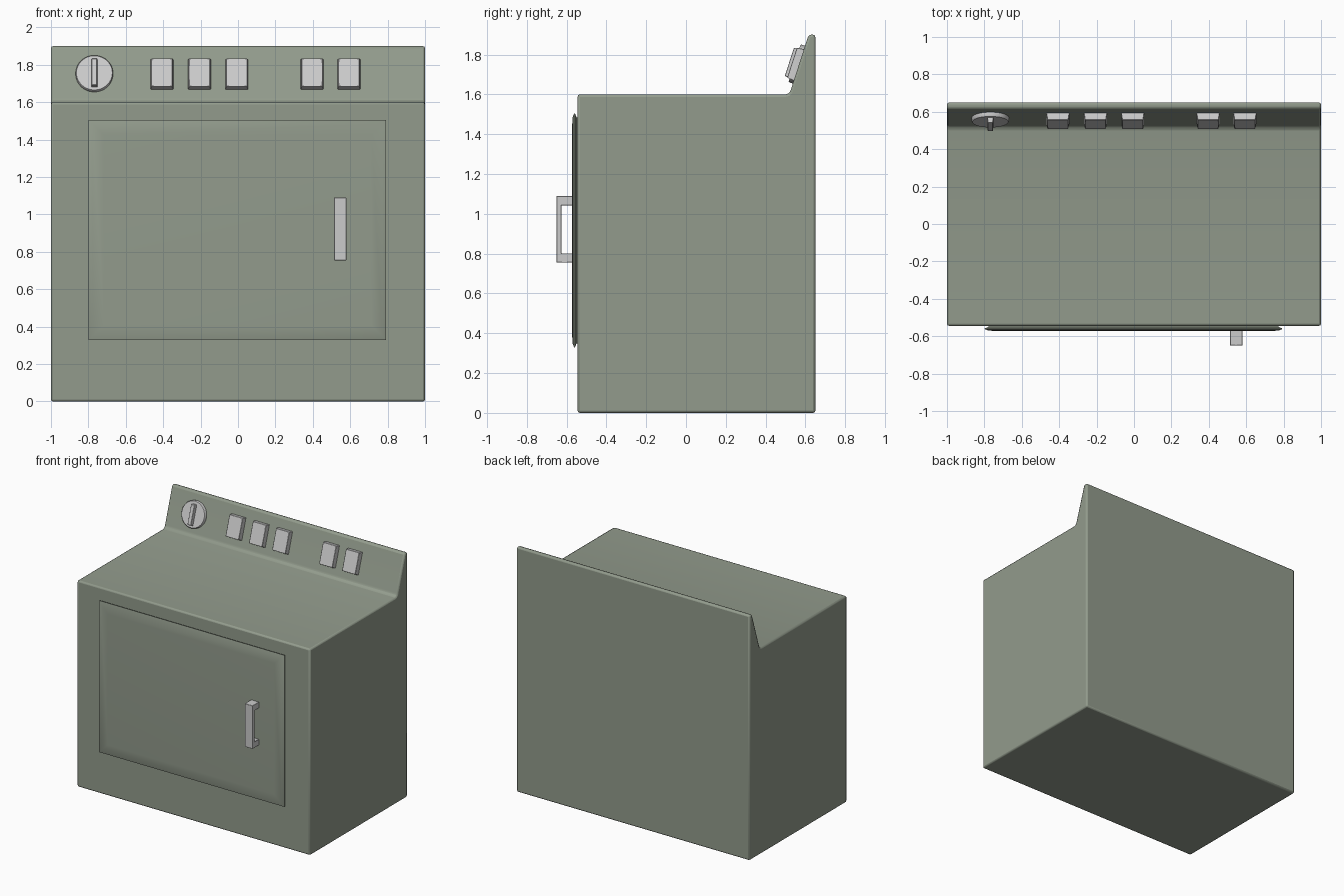
import bpy, bmesh, math
from mathutils import Matrix, Vector

if "Cube" in bpy.data.objects:
    bpy.data.objects.remove(bpy.data.objects["Cube"])

enamel = bpy.data.materials.new("enamel_green")
enamel.diffuse_color = (0.29, 0.33, 0.265, 1)
enamel.use_nodes = True
enamel.node_tree.nodes["Principled BSDF"].inputs["Base Color"].default_value = enamel.diffuse_color


def finish(name, bm, mat=None, bevel=0, segments=2, matrix=None):
    bmesh.ops.recalc_face_normals(bm, faces=bm.faces)
    me = bpy.data.meshes.new(name)
    bm.to_mesh(me)
    bm.free()
    ob = bpy.data.objects.new(name, me)
    bpy.context.collection.objects.link(ob)
    if matrix:
        ob.matrix_world = matrix
    if mat:
        me.materials.append(mat)
    if bevel:
        m = ob.modifiers.new("bevel", 'BEVEL')
        m.width, m.segments, m.limit_method = bevel, segments, 'ANGLE'
        m.use_clamp_overlap = False
    bpy.ops.object.select_all(action='DESELECT')
    bpy.context.view_layer.objects.active = ob
    ob.select_set(True)
    bpy.ops.object.shade_smooth_by_angle(angle=math.radians(40))
    return ob


def extrude_x(name, profile, x0, x1, **kw):
    """Extrude a (y, z) outline from x0 to x1."""
    bm = bmesh.new()
    f = bm.faces.new([bm.verts.new((x0, y, z)) for y, z in profile])
    r = bmesh.ops.extrude_face_region(bm, geom=[f])
    bmesh.ops.translate(bm, vec=(x1 - x0, 0, 0),
                        verts=[v for v in r["geom"] if isinstance(v, bmesh.types.BMVert)])
    return finish(name, bm, **kw)


def stack(name, rings, corners, **kw):
    """Skin a stack of rectangles or circles: each ring is (half_x, half_y, height)."""
    bm = bmesh.new()
    a0 = math.pi / corners
    k = 1 / math.cos(a0) if corners == 4 else 1
    loops = [[bm.verts.new((hx * k * math.cos(a0 + 2 * a0 * i),
                            hy * k * math.sin(a0 + 2 * a0 * i), h))
              for i in range(corners)] for hx, hy, h in rings]
    for a, b in zip(loops, loops[1:]):
        for i in range(corners):
            j = (i + 1) % corners
            bm.faces.new((a[i], a[j], b[j], b[i]))
    bm.faces.new(loops[0][::-1])
    bm.faces.new(loops[-1])
    return finish(name, bm, **kw)


# Cabinet with sloped control panel
extrude_x("cabinet", [(-0.545, 0), (0.65, 0), (0.65, 1.9), (0.616, 1.9), (0.527, 1.625),
                      (0.522, 1.612), (0.513, 1.603), (0.5, 1.6), (-0.545, 1.6)],
          -1, 1, mat=enamel, bevel=0.012)

# Door with an undercut rim and softly rounded face
front = Matrix.Translation((-0.003, -0.54, 0.917)) @ Matrix.Rotation(math.pi / 2, 4, 'X')
W, H = 0.795, 0.588
stack("door", [(W - d, H - d, h) for d, h in
               ((0.02, 0), (0.02, 0.01), (0, 0.018), (0, 0.022), (0.02, 0.03), (0.08, 0.033))],
      4, mat=enamel, matrix=front)

# Door handle bracket
extrude_x("door_handle", [(-0.57, 0.755), (-0.65, 0.755), (-0.65, 1.09), (-0.57, 1.09),
                          (-0.57, 1.043), (-0.626, 1.043), (-0.626, 0.802), (-0.57, 0.802)],
          0.513, 0.58, bevel=0.002, segments=1)


# Controls sit on the sloped panel: local z points out of it
tilt = math.atan2(0.089, 0.275)


def on_panel(x, z, lift=0):
    y = 0.527 + (z - 1.625) * math.tan(tilt)
    rot = Matrix.Rotation(math.pi / 2 - tilt, 4, 'X')
    return Matrix.Translation((x, y, z)) @ rot @ Matrix.Translation((0, 0, lift))


# Push buttons
for i, x in enumerate((-0.407, -0.206, -0.007, 0.396, 0.593)):
    stack(f"button_{i + 1}", [(0.061, 0.083, -0.005), (0.061, 0.083, 0.006),
                              (0.056, 0.079, 0.036)], 4,
          bevel=0.002, segments=1, matrix=on_panel(x, 1.748))

# Timer dial and its grip
stack("timer_dial", [(0.1, 0.1, -0.005), (0.1, 0.1, 0.018), (0.096, 0.096, 0.023)], 40,
      matrix=on_panel(-0.768, 1.75))
stack("timer_grip", [(0.017, 0.078, 0.015), (0.014, 0.074, 0.05)], 4,
      bevel=0.003, matrix=on_panel(-0.768, 1.748))
